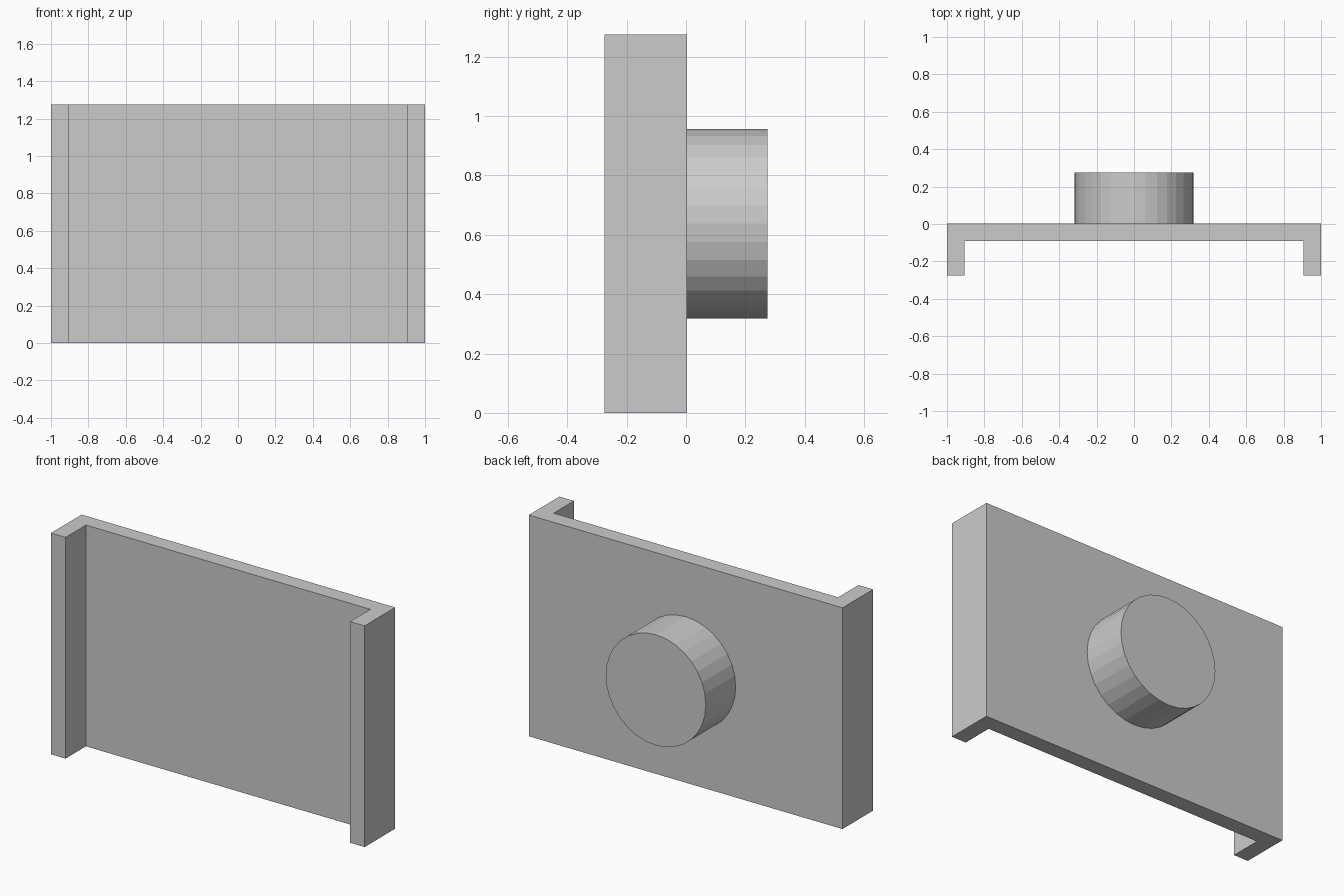
import bpy, bmesh, math
from mathutils import Matrix

if "Cube" in bpy.data.objects:
    bpy.data.objects.remove(bpy.data.objects["Cube"])

HEIGHT, DEPTH, BACK, WALL = 1.275, 0.275, 0.003, 0.093


def new_object(name, bm):
    bmesh.ops.recalc_face_normals(bm, faces=bm.faces)
    mesh = bpy.data.meshes.new(name)
    bm.to_mesh(mesh)
    bm.free()
    obj = bpy.data.objects.new(name, mesh)
    bpy.context.collection.objects.link(obj)
    return obj


# Channel plate: half profile mirrored across x, extruded upward
half = [(1, BACK), (1, -DEPTH), (1 - WALL, -DEPTH), (1 - WALL, BACK - WALL)]
profile = half + [(-x, y) for x, y in reversed(half)]
bm = bmesh.new()
face = bm.faces.new([bm.verts.new((x, y, 0)) for x, y in profile])
ext = bmesh.ops.extrude_face_region(bm, geom=[face])
top = [v for v in ext["geom"] if isinstance(v, bmesh.types.BMVert)]
bmesh.ops.translate(bm, verts=top, vec=(0, 0, HEIGHT))
new_object("channel_plate", bm)

# Round boss on the back, sunk slightly into the plate
y0, y1 = -0.03, DEPTH
bm = bmesh.new()
bmesh.ops.create_cone(
    bm, cap_ends=True, segments=32, radius1=0.319, radius2=0.319, depth=y1 - y0,
    matrix=Matrix.Translation((0, (y0 + y1) / 2, HEIGHT / 2))
    @ Matrix.Rotation(math.pi / 2, 4, "X"))
new_object("round_boss", bm)
